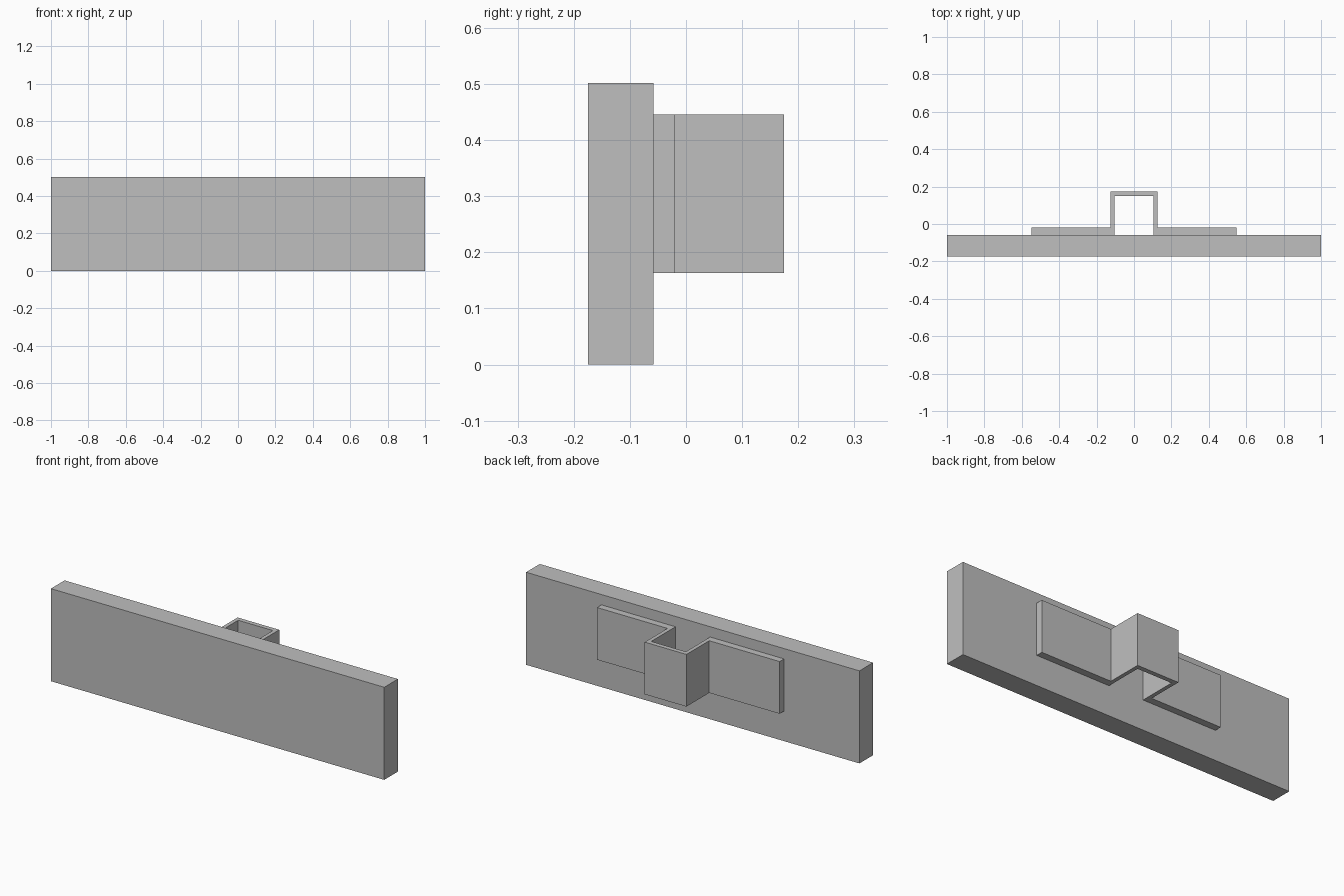
import bpy
import bmesh

cube = bpy.data.objects.get("Cube")
if cube:
    bpy.data.objects.remove(cube, do_unlink=True)

grey = bpy.data.materials.new("plain_grey")
grey.use_nodes = True
colour = (0.52, 0.52, 0.52, 1)
grey.diffuse_color = colour
grey.node_tree.nodes["Principled BSDF"].inputs["Base Color"].default_value = colour


def extrude_outline(name, outline, bottom, top):
    """Raise a flat xy outline into a solid between two heights."""
    bm = bmesh.new()
    face = bm.faces.new([bm.verts.new((x, y, bottom)) for x, y in outline])
    raised = bmesh.ops.extrude_face_region(bm, geom=[face], use_keep_orig=True)
    verts = [v for v in raised["geom"] if isinstance(v, bmesh.types.BMVert)]
    bmesh.ops.translate(bm, verts=verts, vec=(0, 0, top - bottom))
    bmesh.ops.recalc_face_normals(bm, faces=bm.faces)
    mesh = bpy.data.meshes.new(name)
    bm.to_mesh(mesh)
    bm.free()
    mesh.materials.append(grey)
    obj = bpy.data.objects.new(name, mesh)
    bpy.context.collection.objects.link(obj)
    return obj


def mirrored(half):
    """Complete a symmetric outline from its +x half."""
    return half + [(-x, y) for x, y in reversed(half)]


BOARD_FRONT, BOARD_BACK = -0.175, -0.058

# Long flat board
extrude_outline("board", mirrored([(1, BOARD_FRONT), (1, BOARD_BACK)]), 0, 0.502)

# Hat-shaped bracket: two flanges joined by an open channel
bracket_half = [
    (0.125, 0.175), (0.125, -0.02), (0.548, -0.02),
    (0.548, BOARD_BACK), (0.104, BOARD_BACK), (0.104, 0.15),
]
extrude_outline("bracket", mirrored(bracket_half), 0.163, 0.446)
